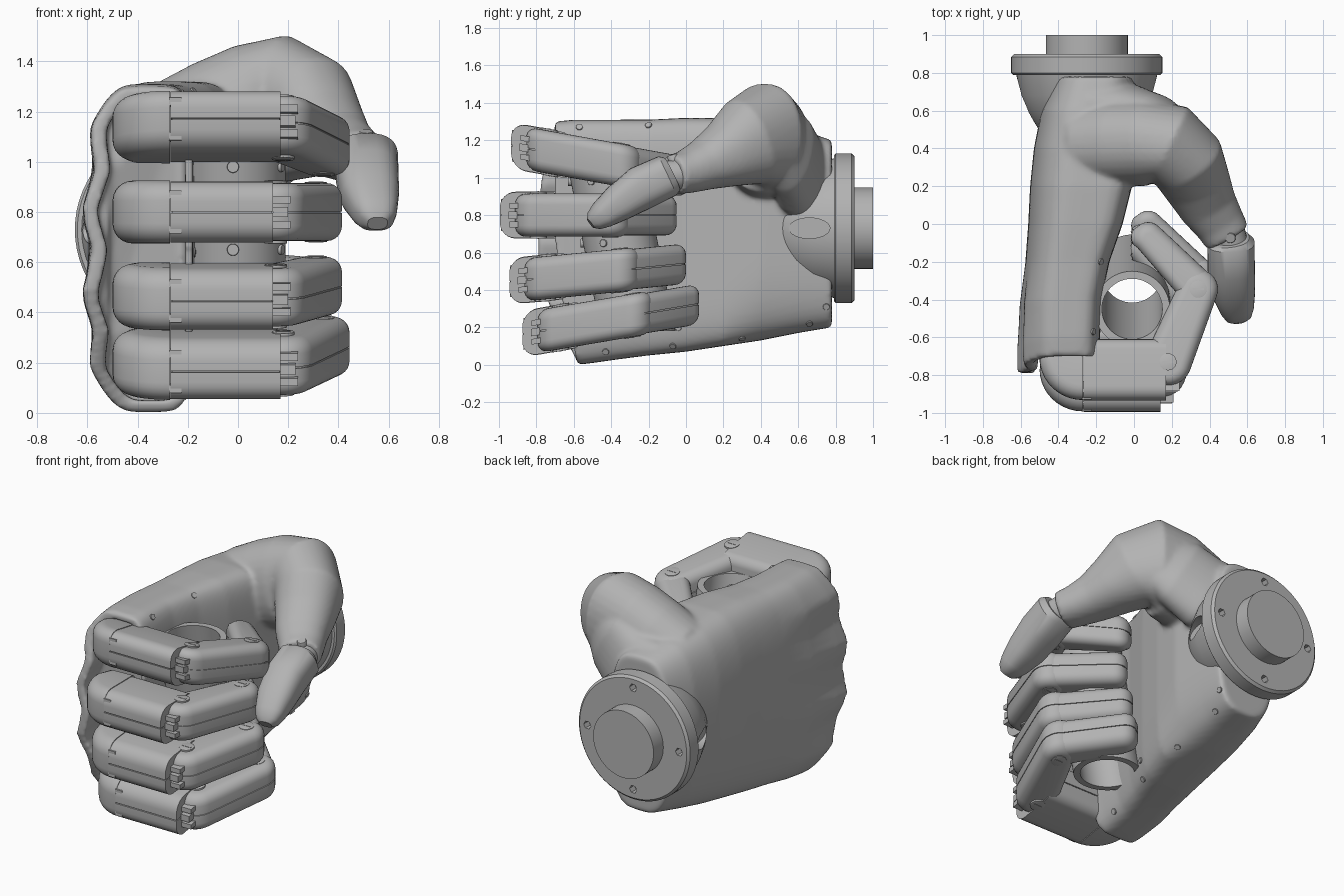
import bpy, bmesh, math
from mathutils import Vector, Matrix
from mathutils.bvhtree import BVHTree

cube = bpy.data.objects.get("Cube")
if cube:
    bpy.data.objects.remove(cube)

grey = bpy.data.materials.new("satin grey")
grey.diffuse_color = (0.45, 0.45, 0.45, 1)
grey.use_nodes = True
grey.node_tree.nodes["Principled BSDF"].inputs["Base Color"].default_value = (0.45, 0.45, 0.45, 1)


def shade(obj):
    bpy.ops.object.select_all(action='DESELECT')
    obj.select_set(True)
    bpy.context.view_layer.objects.active = obj
    bpy.ops.object.shade_smooth_by_angle(angle=math.radians(35))


def finish(name, bm):
    bmesh.ops.remove_doubles(bm, verts=bm.verts, dist=0.0001)
    bmesh.ops.recalc_face_normals(bm, faces=bm.faces)
    mesh = bpy.data.meshes.new(name)
    bm.to_mesh(mesh)
    bm.free()
    mesh.materials.append(grey)
    obj = bpy.data.objects.new(name, mesh)
    bpy.context.collection.objects.link(obj)
    shade(obj)
    return obj


def skin(bm, rings, caps=True):
    """Bridge rings of points into a surface."""
    loops = [[bm.verts.new(p) for p in ring] for ring in rings]
    n = len(loops[0])
    for a, b in zip(loops, loops[1:]):
        for i in range(n):
            bm.faces.new((a[i], a[(i + 1) % n], b[(i + 1) % n], b[i]))
    if caps:
        bm.faces.new(loops[0][::-1])
        bm.faces.new(loops[-1])


def oval(n, left_power, right_power):
    for i in range(n):
        a = 2 * math.pi * i / n
        c, s = math.cos(a), math.sin(a)
        k = 2 / (right_power if c > 0 else left_power)
        yield (math.copysign(abs(c) ** k, c), math.copysign(abs(s) ** k, s))


def tube_path(bm, stations, power=2.2):
    """Loft ovals (centre, side radius, up radius) across a path."""
    pts = [Vector(s[0]) for s in stations]
    rings = []
    for i, (_, rs, ru) in enumerate(stations):
        t = (pts[min(i + 1, len(pts) - 1)] - pts[max(i - 1, 0)]).normalized()
        side = t.cross(Vector((0, 0, 1))).normalized()
        up = side.cross(t)
        rings.append([pts[i] + side * rs * u + up * ru * v for u, v in oval(32, power, power)])
    skin(bm, rings)


def lathe(bm, profile, matrix, steps=48, caps=True):
    """Revolve (radius, height) pairs around the matrix z axis."""
    rings = []
    for r, h in profile:
        rings.append([matrix @ Vector((r * math.cos(2 * math.pi * i / steps),
                                       r * math.sin(2 * math.pi * i / steps), h)) for i in range(steps)])
    skin(bm, rings, caps)


def aim(pos, axis):
    return Matrix.Translation(pos) @ Vector(axis).to_track_quat('Z', 'Y').to_matrix().to_4x4()


def disc(bm, pos, axis, r, depth, steps=16):
    lathe(bm, [(r, -depth), (r, depth * 0.8), (r * 0.93, depth)], aim(pos, axis), steps)


# Palm shell: (y, left x, right x, bottom z, top z, front amount)
palm_rows = [(0.78, -0.42, 0.0, 0.2, 1.2, 0), (0.6, -0.49, 0.01, 0.17, 1.26, 0),
             (0.4, -0.53, 0.02, 0.13, 1.3, 0), (0.2, -0.55, -0.01, 0.1, 1.32, 0),
             (0, -0.56, -0.06, 0.07, 1.32, 0), (-0.2, -0.575, -0.13, 0.05, 1.31, 0),
             (-0.4, -0.6, -0.17, 0.03, 1.31, 0.4), (-0.6, -0.605, -0.18, 0.01, 1.31, 0.9),
             (-0.7, -0.6, -0.18, 0, 1.3, 1), (-0.7, -0.54, -0.21, 0.05, 1.25, 1),
             (-0.56, -0.54, -0.21, 0.05, 1.25, 1)]
knuckle_heights = (0.18, 0.47, 0.8, 1.14)
rings = []
for y, xl, xr, zb, zt, front in palm_rows:
    ring = []
    for u, v in oval(96, 3, 3.5 if y > 0.3 else 6):
        x = (xl + xr) / 2 + u * (xr - xl) / 2
        z = (zb + zt) / 2 + v * (zt - zb) / 2
        near = min(abs(z - k) for k in knuckle_heights)
        back = max(0, -u)
        x += front * back * (near - 0.08) * 0.3
        ring.append(Vector((x, y + front * (0.24 * max(0, 0.5 - z) - 0.09 * back ** 4), z)))
    rings.append(ring)
bm = bmesh.new()
skin(bm, rings)
bmesh.ops.recalc_face_normals(bm, faces=bm.faces)
palm_tree = BVHTree.FromBMesh(bm)
# Thumb root and the web behind it flow out of the palm
tube_path(bm, [((-0.25, 0.42, 1.06), 0.22, 0.26), ((-0.08, 0.43, 1.14), 0.23, 0.27),
               ((0.07, 0.43, 1.19), 0.23, 0.285), ((0.19, 0.42, 1.225), 0.22, 0.28),
               ((0.28, 0.33, 1.19), 0.205, 0.24), ((0.335, 0.21, 1.12), 0.18, 0.18),
               ((0.395, 0.09, 1.065), 0.155, 0.135), ((0.455, 0, 1.03), 0.135, 0.115),
               ((0.495, -0.07, 1.015), 0.125, 0.105)])
tube_path(bm, [((-0.2, 0.62, 1), 0.14, 0.26), ((-0.02, 0.6, 1.04), 0.14, 0.25),
               ((0.12, 0.56, 1.13), 0.125, 0.23), ((0.25, 0.5, 1.2), 0.09, 0.17)])
palm = finish("palm_and_thumb_root", bm)
remesh = palm.modifiers.new("blend", 'REMESH')
remesh.mode = 'VOXEL'
remesh.voxel_size = 0.014
remesh.use_smooth_shade = True
relax = palm.modifiers.new("relax", 'SMOOTH')
relax.factor = 0.5
relax.iterations = 7

# Thumb tip and its hinge
bm = bmesh.new()
tube_path(bm, [((0.51, -0.08, 1.02), 0.1, 0.1), ((0.513, -0.1, 1.01), 0.125, 0.115),
               ((0.515, -0.24, 0.945), 0.125, 0.12), ((0.527, -0.36, 0.865), 0.115, 0.1),
               ((0.545, -0.45, 0.8), 0.09, 0.075), ((0.553, -0.49, 0.77), 0.07, 0.055),
               ((0.556, -0.51, 0.755), 0.04, 0.03)], 2.6)
finish("thumb_tip", bm)
bm = bmesh.new()
disc(bm, (0.51, -0.07, 1.01), (0.25, -1, -0.2), 0.085, 0.04, 24)
disc(bm, (0.51, -0.07, 1.105), (0, -0.3, 1), 0.028, 0.018)
finish("thumb_hinge", bm)

# Screws along the palm edge
bm = bmesh.new()
for y, z in [(-0.57, 1.27), (-0.2, 1.28), (-0.43, 0.07), (-0.07, 0.1), (0.3, 0.14),
             (0.66, 0.22), (0.75, 0.31), (-0.04, 0.2), (-0.5, 0.64), (-0.5, 0.95)]:
    hit, normal, _, _ = palm_tree.ray_cast(Vector((2, y, z)), Vector((-1, 0, 0)))
    if hit:
        disc(bm, hit, normal, 0.018, 0.006)
finish("palm_screws", bm)

# Wrist: cup, flange with bolt holes, and shaft
wrist_x, wrist_z = -0.25, 0.73
wrist = aim((wrist_x, 0, wrist_z), (0, 1, 0))
bm = bmesh.new()
lathe(bm, [(0.1, 0.41), (0.2, 0.45), (0.26, 0.51), (0.31, 0.59), (0.35, 0.68), (0.375, 0.8)], wrist, 64)
cup = finish("wrist_cup", bm)
bm = bmesh.new()
lathe(bm, [(0.39, 0.79), (0.4, 0.8), (0.4, 0.885), (0.385, 0.9)], wrist, 64)
flange = finish("wrist_flange", bm)
bm = bmesh.new()
lathe(bm, [(0.217, 0.85), (0.217, 1)], wrist, 64)
finish("wrist_shaft", bm)


def cut(target, bm):
    cutter = finish("hole_cutter", bm)
    mod = target.modifiers.new("cut", 'BOOLEAN')
    mod.object = cutter
    bpy.context.view_layer.objects.active = target
    bpy.ops.object.modifier_apply(modifier="cut")
    bpy.data.objects.remove(cutter)
    shade(target)


bm = bmesh.new()
for i in range(4):
    a = i * math.pi / 2
    disc(bm, (wrist_x + 0.33 * math.cos(a), 0.9, wrist_z + 0.33 * math.sin(a)), (0, 1, 0), 0.026, 0.05, 6)
cut(flange, bm)
bm = bmesh.new()
for side in (-1, 1):
    slot = Matrix.Translation((wrist_x + side * 0.38, 0.66, wrist_z)) @ Matrix.Diagonal((1, 2, 1, 1))
    lathe(bm, [(0.055, -0.1), (0.055, 0.1)], slot @ aim((0, 0, 0), (1, 0, 0)), 24)
cut(cup, bm)

# Leaning tube held inside the fist
lean = Matrix.Translation((-0.01, -0.45, 1.15))
lean[1][2] = -0.2
bm = bmesh.new()
lathe(bm, [(0.2, -0.97), (0.2, 0), (0.16, 0), (0.16, -0.97), (0.2, -0.97)], lean, 64, False)
finish("grip_tube", bm)
bm = bmesh.new()
for z in (0.32, 0.65, 0.98):
    y = -0.45 - 0.2 * (z - 1.15)
    disc(bm, (-0.02, y - 0.2, z), (0, -1, 0), 0.024, 0.015)
    disc(bm, (0.17, y - 0.09, z), (1, -0.5, 0), 0.02, 0.01)
finish("grip_screws", bm)


# Finger parts, drawn flat and then leaned by a shear
def capsule(a, b, ra, rb):
    a, b = Vector(a), Vector(b)
    base = math.atan2(b.y - a.y, b.x - a.x)

    def outline(inset):
        out = []
        for c, r, start in ((a, ra, math.pi / 2), (b, rb, -math.pi / 2)):
            for i in range(13):
                t = base + start + math.pi * i / 12
                out.append((c.x + (r - inset) * math.cos(t), c.y + (r - inset) * math.sin(t)))
        return out
    return outline


def knuckle_outline(inset):
    bend = [i * math.pi / 20 for i in range(11)]
    out = [(-0.27 - (0.23 - inset) * math.sin(t), -0.72 - (0.222 - inset) * math.cos(t)) for t in bend]
    return out + [(-0.47 + inset, -0.62 - inset / 2), (-0.27, -0.61 - inset / 2)]


def shell(bm, outline, h, soft, gap):
    """Two mirrored half shells with rounded rims, around a core."""
    for sign in (1, -1):
        levels = [(0, gap)]
        for i in range(7):
            t = i * math.pi / 12
            levels.append((soft * (1 - math.cos(t)), h - soft + soft * math.sin(t)))
        skin(bm, [[(x, y, sign * z) for x, y in outline(d)] for d, z in levels])
    skin(bm, [[(x, y, z) for x, y in outline(0.006)] for z in (-h * 0.3, h * 0.3)])


def block(bm, pos, size):
    bmesh.ops.create_cube(bm, size=1, matrix=Matrix.Translation(pos) @ Matrix.Diagonal((*size, 1)))


def long_bone(bm, x0, x1, y0, y1, h):
    """Bone with a rounded section swept along x, split by a seam."""
    for sign in (1, -1):
        prof = [(y0, 0.003)]
        for cy, soft, start in ((y0, 0.08, math.pi), (y1, -0.05, math.pi / 2)):
            r = abs(soft)
            for i in range(7):
                t = start - i * math.pi / 12
                prof.append((cy + soft + r * math.cos(t), h - r + r * math.sin(t)))
        prof.append((y1, 0.003))
        skin(bm, [[(x, y, sign * z) for y, z in prof] for x in (x0, x1)])
    block(bm, ((x0 + x1) / 2, (y0 + y1) / 2, 0), (x1 - x0 - 0.01, y1 - y0 - 0.015, h * 0.6))


hinge_a, hinge_b, tip = (0.17, -0.74), (0.33, -0.355), (0.065, -0.08)
fingers = [("index", 1.155, -0.18, 0.01, 0.01), ("middle", 0.8, 0, -0.05, -0.02),
           ("ring", 0.455, 0.1, 0, -0.02), ("little", 0.18, 0.17, 0.07, 0.01)]
for label, z0, slope, dy, dx in fingers:
    parts = {n: bmesh.new() for n in ("knuckle", "proximal", "middle_link", "distal_link", "hinges")}
    shell(parts["knuckle"], knuckle_outline, 0.125, 0.08, 0)
    long_bone(parts["proximal"], -0.268, 0.16, -0.945, -0.62, 0.122)
    shell(parts["middle_link"], capsule(hinge_a, hinge_b, 0.125, 0.105), 0.115, 0.06, 0.003)
    shell(parts["distal_link"], capsule(hinge_b, tip, 0.1, 0.08), 0.108, 0.06, 0.003)
    hinges = parts["hinges"]
    for side in (-1, 1):
        block(parts["knuckle"], (-0.25, -0.92, side * 0.07), (0.05, 0.04, 0.03))
        block(hinges, (0.195, -0.865, side * 0.05), (0.07, 0.06, 0.03))
        for hx, hy, top in ((*hinge_a, 0.12), (*hinge_b, 0.113)):
            disc(hinges, (hx, hy, side * top), (0, 0, side), 0.045, 0.006, 24)
            block(hinges, (hx, hy, side * (top + 0.005)), (0.06, 0.01, 0.006))
    block(hinges, (0.19, -0.86, 0), (0.06, 0.08, 0.04))
    for part, bm in parts.items():
        for v in bm.verts:
            v.co.z += z0 + slope * (v.co.y + 0.85)
            v.co.y += dy
            v.co.x += dx if v.co.x > 0 else 0
        finish(f"{label}_finger_{part}", bm)
